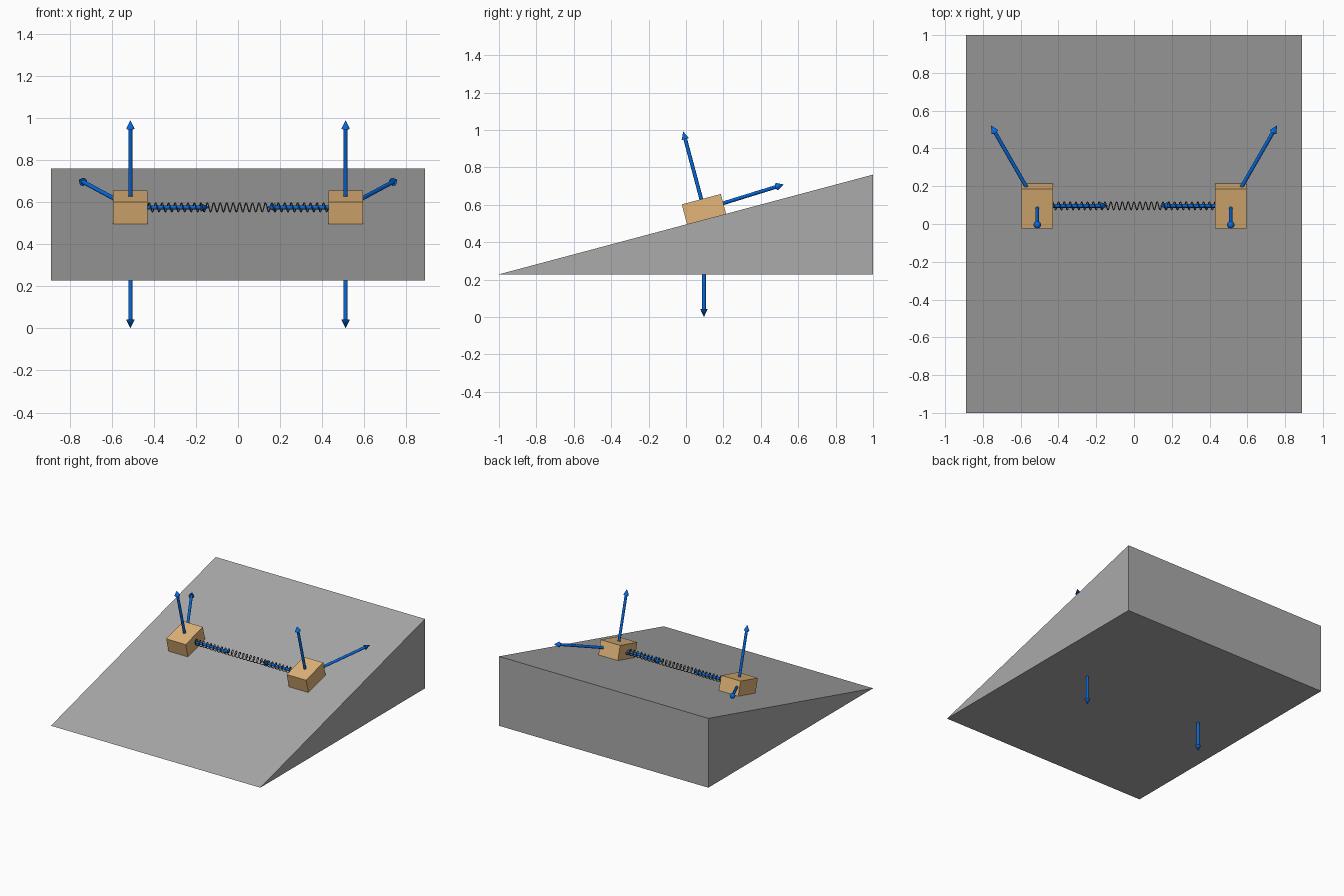
import bpy, bmesh, math
from mathutils import Vector, Matrix

if "Cube" in bpy.data.objects:
    bpy.data.objects.remove(bpy.data.objects["Cube"])

SLOPE = math.radians(14.92)
BASE_Z, HALF_W = 0.228, 0.89
BOX = (0.165, 0.216, 0.111)
C = Vector((0.512, 0.096, 0.576))   # centre of the right-hand block


def material(name, rgb):
    m = bpy.data.materials.new(name)
    m.diffuse_color = (*rgb, 1)
    m.use_nodes = True
    m.node_tree.nodes["Principled BSDF"].inputs["Base Color"].default_value = m.diffuse_color
    return m


GREY = material("ramp grey", (0.405, 0.405, 0.405))
WOOD = material("wood tan", (0.77, 0.47, 0.19))
BLUE = material("arrow blue", (0.002, 0.14, 0.72))
DARK = material("spring dark grey", (0.09, 0.09, 0.09))


def finish(name, bm, mat):
    bmesh.ops.recalc_face_normals(bm, faces=bm.faces)
    me = bpy.data.meshes.new(name)
    bm.to_mesh(me)
    bm.free()
    me.materials.append(mat)
    ob = bpy.data.objects.new(name, me)
    bpy.context.collection.objects.link(ob)
    return ob


def arrow(name, start, tip, shaft_r=0.01, head_r=0.02, head_len=0.042):
    """Round shaft with a cone head, as one revolved profile."""
    axis = tip - start
    length = axis.length
    neck = length - head_len
    profile = [(0, 0), (shaft_r, 0), (shaft_r, neck), (head_r, neck), (0, length)]
    bm = bmesh.new()
    vs = [bm.verts.new((r, 0, z)) for r, z in profile]
    es = [bm.edges.new(p) for p in zip(vs, vs[1:])]
    bmesh.ops.spin(bm, geom=vs + es, axis=(0, 0, 1), cent=(0, 0, 0),
                   angle=math.tau, steps=16)
    bmesh.ops.remove_doubles(bm, verts=bm.verts, dist=1e-5)
    turn = axis.to_track_quat('Z', 'Y').to_matrix().to_4x4()
    bm.transform(Matrix.Translation(start) @ turn)
    ob = finish(name, bm, BLUE)
    bpy.context.view_layer.objects.active = ob
    ob.select_set(True)
    bpy.ops.object.shade_smooth_by_angle(angle=math.radians(35))
    ob.select_set(False)


# Inclined plane: triangular side profile extruded across x
bm = bmesh.new()
top = BASE_Z + 2 * math.tan(SLOPE)
tri = [bm.verts.new((-HALF_W, y, z)) for y, z in ((-1, BASE_Z), (1, BASE_Z), (1, top))]
side = bm.faces.new(tri)
ext = bmesh.ops.extrude_face_region(bm, geom=[side])
bmesh.ops.translate(bm, vec=(2 * HALF_W, 0, 0),
                    verts=[g for g in ext["geom"] if isinstance(g, bmesh.types.BMVert)])
finish("inclined_plane", bm, GREY)

# Two blocks with their force arrows
normal = Vector((0, -math.sin(SLOPE), math.cos(SLOPE)))
for label, s in (("left", -1), ("right", 1)):
    centre = Vector((s * C.x, C.y, C.z))
    bm = bmesh.new()
    bmesh.ops.create_cube(bm, size=1, matrix=Matrix.Translation(centre)
                          @ Matrix.Rotation(SLOPE, 4, 'X') @ Matrix.Diagonal((*BOX, 1)))
    finish(label + "_block", bm, WOOD)
    arrow(label + "_weight_arrow", centre, Vector((centre.x, C.y, 0)))
    arrow(label + "_normal_arrow", centre, centre + normal * 0.43)
    arrow(label + "_friction_arrow", centre, Vector((s * 0.757, 0.522, 0.708)))
    arrow(label + "_spring_arrow", centre, Vector((s * 0.136, C.y, C.z)))

# Coil spring between the blocks
TURNS, STEPS, RADIUS, END = 28, 16, 0.021, 0.43
cu = bpy.data.curves.new("spring", 'CURVE')
cu.dimensions = '3D'
cu.bevel_depth = 0.003
cu.bevel_resolution = 1
cu.use_fill_caps = True
sp = cu.splines.new('POLY')
n = TURNS * STEPS
sp.points.add(n)
for i, p in enumerate(sp.points):
    a = math.tau * i / STEPS
    p.co = (-END + 2 * END * i / n, C.y + RADIUS * math.cos(a), C.z + RADIUS * math.sin(a), 1)
cu.materials.append(DARK)
bpy.context.collection.objects.link(bpy.data.objects.new("spring", cu))
